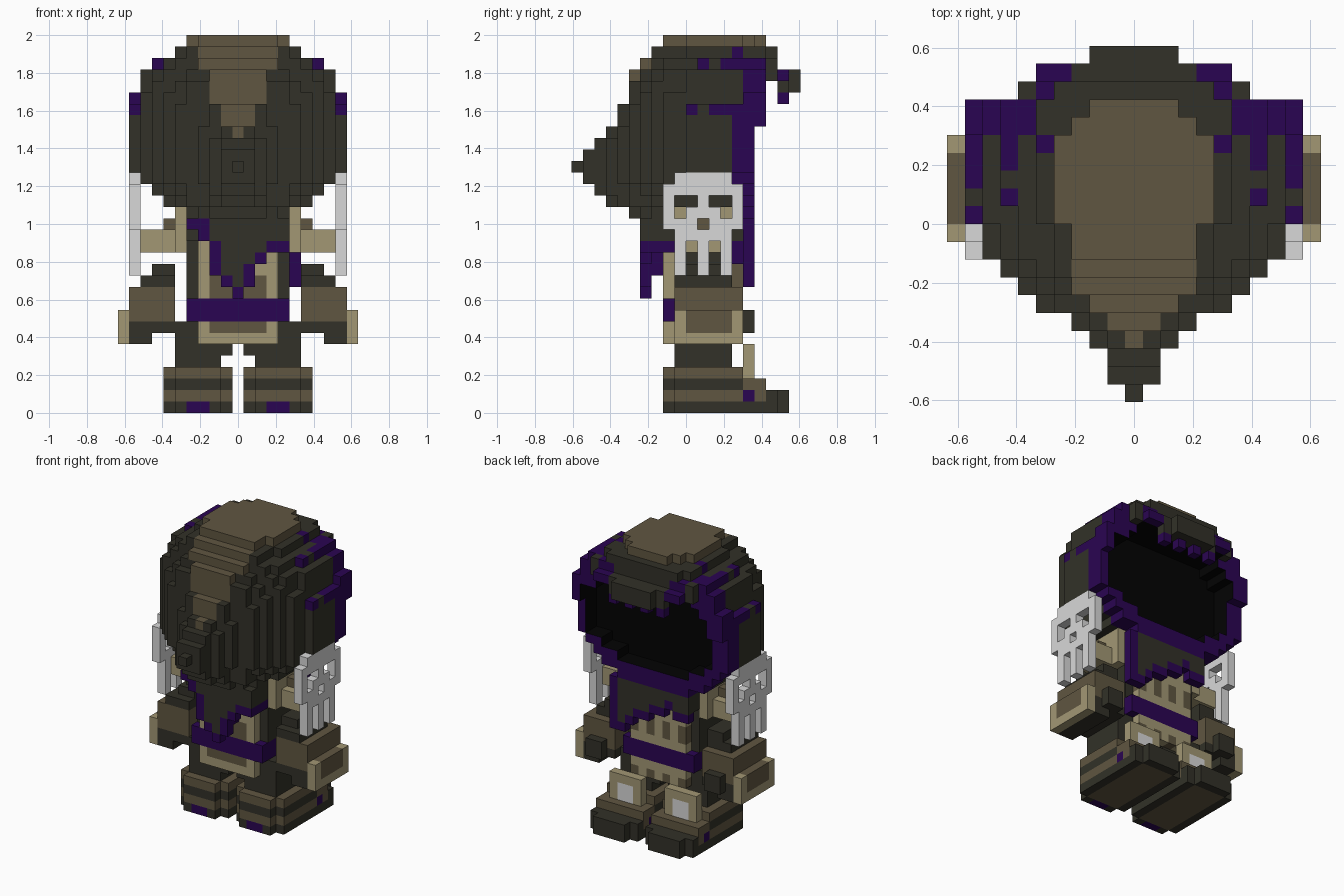
import bpy
import bmesh

if "Cube" in bpy.data.objects:
    bpy.data.objects.remove(bpy.data.objects["Cube"], do_unlink=True)

V = 2 / 33  # edge length of one cube cell
DARK, BROWN, TAN, PURPLE, WHITE, BLACK = range(6)
COLOURS = [("dark_cloth", (50, 49, 40)), ("brown_leather", (96, 86, 65)),
           ("tan_wrap", (162, 151, 116)), ("purple_trim", (42, 5, 82)),
           ("bone_white", (216, 216, 216)), ("shadow_black", (3, 3, 3))]


def linear(c):
    c /= 255
    return c / 12.92 if c <= 0.04045 else ((c + 0.055) / 1.055) ** 2.4


MATS = []
for label, rgb in COLOURS:
    m = bpy.data.materials.new(label)
    m.use_nodes = True
    col = tuple(linear(c) for c in rgb) + (1,)
    m.diffuse_color = col
    bsdf = m.node_tree.nodes["Principled BSDF"]
    bsdf.inputs["Base Color"].default_value = col
    bsdf.inputs["Roughness"].default_value = 0.9
    MATS.append(m)

# Direction -> the four corners of that cube side
SIDES = {(1, 0, 0): ((1, 0, 0), (1, 1, 0), (1, 1, 1), (1, 0, 1)),
         (-1, 0, 0): ((0, 0, 0), (0, 0, 1), (0, 1, 1), (0, 1, 0)),
         (0, 1, 0): ((0, 1, 0), (0, 1, 1), (1, 1, 1), (1, 1, 0)),
         (0, -1, 0): ((0, 0, 0), (1, 0, 0), (1, 0, 1), (0, 0, 1)),
         (0, 0, 1): ((0, 0, 1), (1, 0, 1), (1, 1, 1), (0, 1, 1)),
         (0, 0, -1): ((0, 0, 0), (0, 1, 0), (1, 1, 0), (1, 0, 0))}


def block(cells, xs, ys, zs, colour):
    """Fill inclusive cell ranges; colour is an index or a rule of x, y, z."""
    for x in range(xs[0], xs[1] + 1):
        for y in range(ys[0], ys[1] + 1):
            for z in range(zs[0], zs[1] + 1):
                cells[x, y, z] = colour(x, y, z) if callable(colour) else colour
    return cells


def build(name, cells, mirror=False, face_rule=None):
    """Skin the cells with outer faces only; mirror flips them across x."""
    if mirror:
        cells = {(-x, y, z): c for (x, y, z), c in cells.items()}
    bm = bmesh.new()
    verts = {}
    for (x, y, z), colour in cells.items():
        for d, corners in SIDES.items():
            n = (x + d[0], y + d[1], z + d[2])
            if n in cells:
                continue
            quad = []
            for a, b, c in corners:
                p = (x + a, y + b, z + c)
                if p not in verts:
                    verts[p] = bm.verts.new(((p[0] - .5) * V, p[1] * V, p[2] * V))
                quad.append(verts[p])
            face = bm.faces.new(quad)
            special = face_rule((abs(x), y, z), d, n) if face_rule else None
            face.material_index = colour if special is None else special
    mesh = bpy.data.meshes.new(name)
    bm.to_mesh(mesh)
    bm.free()
    for m in MATS:
        mesh.materials.append(m)
    obj = bpy.data.objects.new(name, mesh)
    bpy.context.collection.objects.link(obj)


# ---- Hood: slices along y, stepping back to a point ----
ROW_WIDTH = dict(zip(range(17, 33), (4, 6, 7, 8, 9, 9, 9, 9, 9, 9, 8, 8, 8, 7, 5, 4)))
SLICES = {-10: (0, 21, 22), -9: (1, 20, 23), -8: (1, 19, 24), -7: (2, 18, 25),
          -6: (3, 18, 27), -5: (5, 17, 30), -4: (6, 17, 31), -3: (7.2, 17, 32)}
CROWN = {-2: 3, -1: 3, 5: 3, 6: 2}
STRIPE = {31: 3, 30: 3, 29: 2, 28: 2, 27: 2, 26: 1, 25: 1, 24: 0}
OPENING = {19: 4, 20: 6, 27: 6, 28: 5}


def in_opening(x, y, z):
    side = 8 if x > 0 else 7
    return 19 <= z <= 28 and 4 <= y <= 7 and abs(x) <= OPENING.get(z, side)


def in_hood(x, y, z):
    ax = abs(x)
    if in_opening(x, y, z):
        return False
    if y < -2:
        w, z0, z1 = SLICES[y]
        h, mid = (z1 - z0) / 2, (z0 + z1) / 2
        inside = (ax / (w + .5)) ** 2 + (abs(z + .5 - mid) / h) ** 2 <= 1.145
        return z0 <= z < z1 and ax <= w and inside
    if y == 9:
        return ax <= 2 and z in (28, 29)
    if y == 8:
        return (z == 29 and ax <= 5) or (z == 28 and ax <= 3) or (z == 27 and ax in (1, 3))
    if z == 32:
        return y <= 6 and ax <= CROWN.get(y, 4)
    w = ROW_WIDTH[z]
    if y < 0:
        w = min(w - 1 if z >= 28 else w, 8)
    if z == 30 and y == 0:
        w = 6
    if z == 27 and y in (5, 6):
        w = 9
    if y == 7:
        return z >= 29 and ax <= (6 if z < 31 else 4)
    return ax <= w and y <= (5 if z < 25 else 6)


def hood_colour(x, y, z):
    ax = abs(x)
    if z == 32 or (y < 0 and ax <= STRIPE.get(z, -1)):
        return BROWN
    if z == 31:
        return PURPLE if ax == 5 and y == 4 else DARK
    if y == 9 or (z >= 28 and ax <= 3) or (y == 7 and ax == 6):
        return DARK
    if y >= 5 or (y == 4 and z < 26):
        return PURPLE
    if (z == 26 and ax == 9 and (y == 0 or y >= 2)) or (z == 30 and ax == 7 and y in (1, 3, 4)):
        return PURPLE
    return DARK


def hood_lining(c, d, n):
    return BLACK if in_opening(*n) else None


hood = {(x, y, z): hood_colour(x, y, z) for x in range(-9, 10) for y in range(-10, 10)
        for z in range(17, 33) if in_hood(x, y, z)}
build("hood", hood, face_rule=hood_lining)

# ---- Collar, pointed drape and ragged scarf ----
collar = block({}, (-4, 4), (-3, 4), (15, 16), DARK)
block(collar, (3, 4), (-3, -2), (14, 14), PURPLE)
build("collar", collar)

drape = {}
for z, (a, b) in {16: (-4, 4), 15: (-3, 4), 14: (-2, 4), 13: (-2, 2),
                  12: (-2, 1), 11: (-1, 1), 10: (0, 0)}.items():
    block(drape, (a, b), (-4, -4), (z, z),
          lambda x, y, z: PURPLE if x == a or (x == b and z < 15)
          or (z == 16 and x == -3) or (z == 14 and x == 3) else DARK)
block(drape, (-2, 1), (-3, -3), (12, 13), PURPLE)
build("pointed_drape", drape)

scarf = {}
for x, low in zip(range(-4, 6), (14, 14, 15, 14, 14, 13, 13, 12, 11, 11)):
    block(scarf, (x, x), (5, 5), (low, 16),
          lambda x, y, z: PURPLE if z == low or x == 5 else DARK)
block(scarf, (4, 4), (4, 4), (13, 14), PURPLE)
build("ragged_scarf", scarf)

# ---- Torso with front and back panels, and belt ----
torso = block({}, (-4, 4), (-1, 3), (6, 14), DARK)
block(torso, (-3, 3), (-2, -2), (6, 14),
      lambda x, y, z: BROWN if z in (7, 10, 11) and abs(x) <= 2 else TAN)
block(torso, (-3, 3), (4, 4), (6, 14),
      lambda x, y, z: BROWN if x % 2 and z % 3 != 1 else TAN)
block(torso, (-4, 4), (-2, 4), (8, 9), PURPLE)
build("torso_and_belt", torso)


# ---- Legs, boots and arms, one set per side ----
def boot_colour(x, y, z):
    if z == 0:
        return PURPLE if x in (3, 4) and y == -2 else DARK
    if z == 1:
        return PURPLE if y == 5 and x in (1, 6) else DARK if y >= 7 else BROWN
    return DARK if z == 2 and y <= 4 else BROWN


def sole(c, d, n):
    return BROWN if d[2] == -1 and 2 <= c[0] <= 5 and -1 <= c[1] <= 7 else None


for side, flip in (("left", False), ("right", True)):
    # Boot with its heel and toe corners cut away
    boot = block({}, (1, 6), (-2, 8), (0, 1), boot_colour)
    block(boot, (1, 6), (-2, 6), (2, 2), boot_colour)
    block(boot, (1, 6), (-2, 4), (3, 3), boot_colour)
    boot = {k: c for k, c in boot.items() if not (k[0] in (1, 6) and k[1] in (-2, 8))}
    build(side + "_boot", boot, flip, sole)

    leg = block({}, (2, 5), (-1, 3), (4, 5), DARK)
    block(leg, (1, 1), (-1, 3), (5, 5), DARK)
    block(leg, (5, 5), (-1, 3), (6, 7), DARK)
    build(side + "_leg", leg, flip)

    guard = block({}, (2, 5), (5, 5), (3, 5),
                  lambda x, y, z: WHITE if x in (3, 4) and z < 5 else TAN)
    build(side + "_shin_guard", guard, flip)

    upper = block({}, (5, 5), (-1, 3), (14, 17), TAN)
    block(upper, (6, 8), (0, 2), (14, 15), TAN)
    block(upper, (6, 6), (1, 1), (16, 16), BROWN)
    build(side + "_upper_arm", upper, flip)

    fore = block({}, (6, 9), (-1, 4), (8, 10), BROWN)
    block(fore, (6, 8), (-1, 3), (11, 11), DARK)
    block(fore, (6, 7), (0, 3), (12, 12), DARK)
    block(fore, (6, 9), (-1, 4), (7, 7), DARK)
    block(fore, (8, 9), (-1, 4), (6, 6), DARK)
    block(fore, (7, 8), (5, 5), (7, 8), DARK)
    build(side + "_forearm", fore, flip)

    cuff = block({}, (10, 10), (-1, 4), (6, 8),
                 lambda x, y, z: BROWN if z >= 7 and 0 <= y <= 3 else TAN)
    build(side + "_glove_plate", cuff, flip)

    # Skull shoulder plate with holes for eyes, nose and gaps between teeth
    skull = block({}, (9, 9), (-2, 4), (16, 19), WHITE)
    block(skull, (9, 9), (-1, 3), (12, 15), WHITE)
    block(skull, (9, 9), (-1, 3), (20, 20), WHITE)
    holes = [(y, 18) for y in (-1, 0, 2, 3)] + [(-1, 17), (3, 17), (1, 16)]
    holes += [(y, z) for y in (0, 2) for z in (12, 13, 14)]
    for y, z in holes:
        del skull[9, y, z]
    build(side + "_skull_plate", skull, flip)
